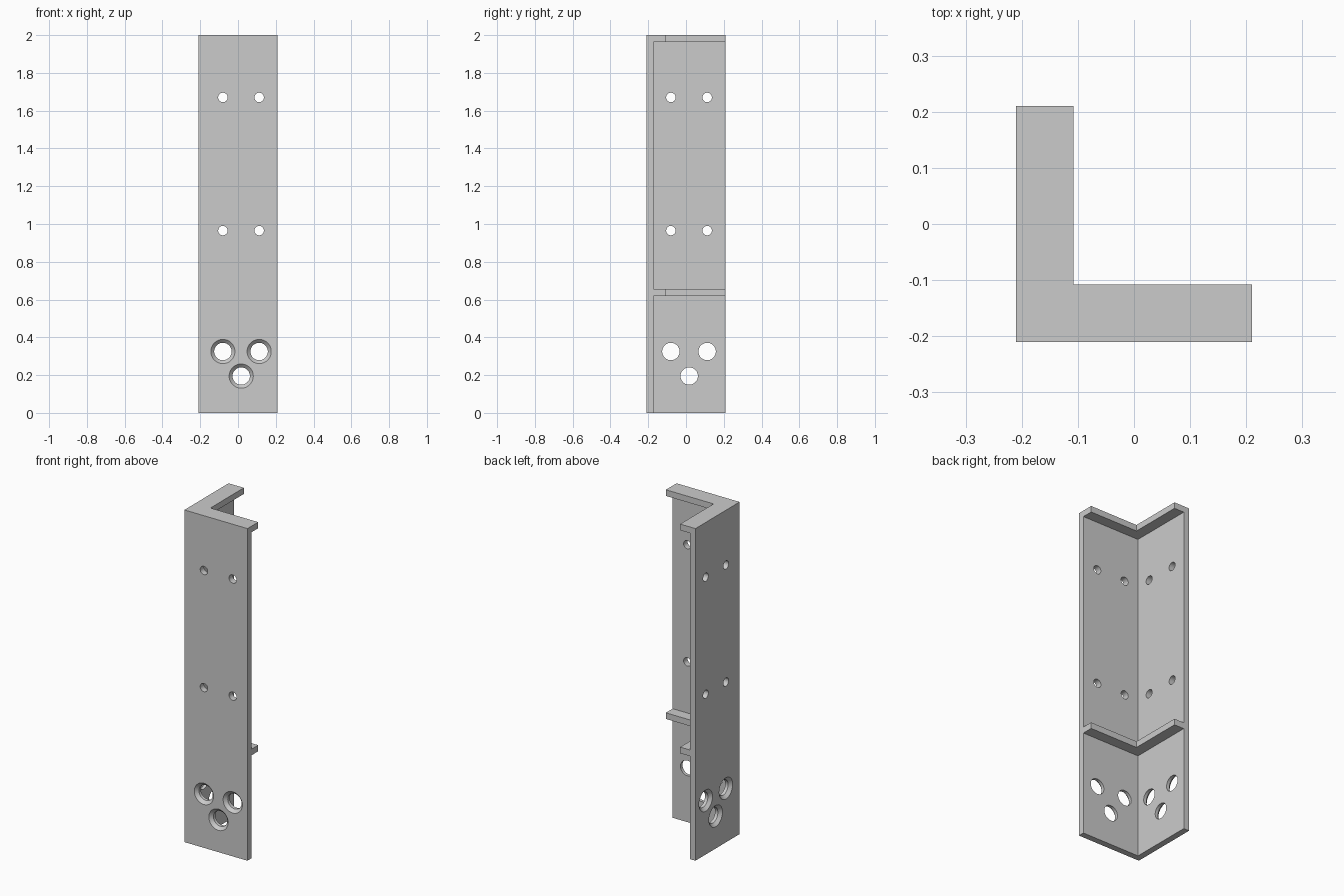
import bpy
import bmesh
from math import cos, sin, tau, radians

if "Cube" in bpy.data.objects:
    bpy.data.objects.remove(bpy.data.objects["Cube"], do_unlink=True)

HALF = 0.21      # half width of each leg of the angle
WALL = 0.037     # plate thickness
FLANGE = 0.102   # depth of the rib ledges
SIDES = 48

grey = bpy.data.materials.new("plain grey")
grey.use_nodes = True
colour = (0.6, 0.6, 0.6, 1)
grey.diffuse_color = colour
grey.node_tree.nodes["Principled BSDF"].inputs["Base Color"].default_value = colour


def make_object(name, bm):
    bmesh.ops.recalc_face_normals(bm, faces=bm.faces[:])
    mesh = bpy.data.meshes.new(name)
    bm.to_mesh(mesh)
    bm.free()
    mesh.materials.append(grey)
    ob = bpy.data.objects.new(name, mesh)
    bpy.context.collection.objects.link(ob)
    return ob


def angle_prism(name, thickness, bottom, top):
    """L-shaped profile extruded upwards."""
    a, b, c = -HALF, -HALF + thickness, HALF
    profile = [(a, a), (c, a), (c, b), (b, b), (b, c), (a, c)]
    bm = bmesh.new()
    face = bm.faces.new([bm.verts.new((x, y, bottom)) for x, y in profile])
    up = bmesh.ops.extrude_face_region(bm, geom=[face])["geom"]
    moved = [v for v in up if isinstance(v, bmesh.types.BMVert)]
    bmesh.ops.translate(bm, verts=moved, vec=(0, 0, top - bottom))
    return make_object(name, bm)


def add_drill(bm, u, z, rings, side):
    """Turned cutter; rings are (depth into the wall, radius)."""
    loops = []
    for depth, r in rings:
        loop = []
        for i in range(SIDES):
            p, d = u + r * cos(tau * i / SIDES), depth - HALF
            h = z + r * sin(tau * i / SIDES)
            loop.append(bm.verts.new((d, p, h) if side else (p, d, h)))
        loops.append(loop)
    for lower, upper in zip(loops, loops[1:]):
        for i in range(SIDES):
            j = (i + 1) % SIDES
            bm.faces.new((lower[i], lower[j], upper[j], upper[i]))
    bm.faces.new(loops[0])
    bm.faces.new(loops[-1])


def combine(target, tool, operation):
    mod = target.modifiers.new(operation.title(), 'BOOLEAN')
    mod.operation = operation
    mod.solver = 'EXACT'
    mod.object = tool
    bpy.context.view_layer.objects.active = target
    bpy.ops.object.modifier_apply(modifier=mod.name)
    bpy.data.objects.remove(tool, do_unlink=True)


# Angle plate with a top and a lower rib ledge
bracket = angle_prism("angle_bracket", WALL, 0, 2)
for bottom, top in ((1.963, 2), (0.62, 0.657)):
    combine(bracket, angle_prism("rib_ledge", FLANGE, bottom, top), 'UNION')

# Small straight holes and large countersunk holes in both walls
straight = [(-0.02, 0.025), (0.07, 0.025)]
countersunk = [(-0.01, 0.074), (0.018, 0.046), (0.07, 0.046)]
drills = bmesh.new()
for side in (False, True):
    for u in (-0.08, 0.112):
        for z in (0.965, 1.67):
            add_drill(drills, u, z, straight, side)
        add_drill(drills, u, 0.325, countersunk, side)
    add_drill(drills, 0.017, 0.195, countersunk, side)
cutter = make_object("hole_cutter", drills)
cutter.hide_render = True
combine(bracket, cutter, 'DIFFERENCE')

# Smooth hole walls, sharp edges
bpy.ops.object.select_all(action='DESELECT')
bracket.select_set(True)
bpy.context.view_layer.objects.active = bracket
bpy.ops.object.shade_smooth_by_angle(angle=radians(30))
